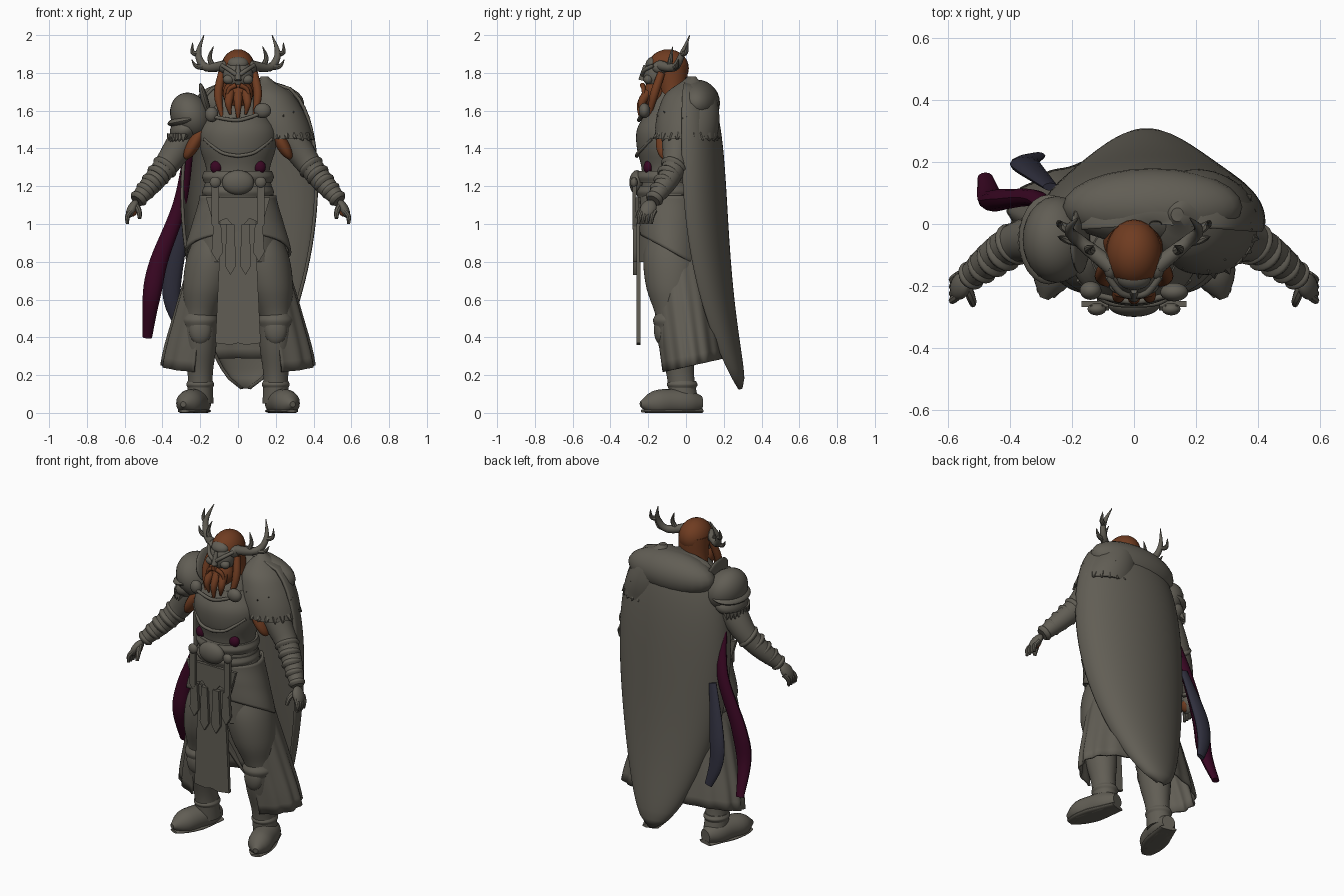
import bpy, bmesh, math, random
from mathutils import Vector, Matrix, Euler

random.seed(4)
cube = bpy.data.objects.get("Cube")
if cube:
    bpy.data.objects.remove(cube, do_unlink=True)


def material(name, *rgb):
    mat = bpy.data.materials.new(name)
    mat.use_nodes = True
    mat.diffuse_color = (*rgb, 1)
    mat.node_tree.nodes["Principled BSDF"].inputs["Base Color"].default_value = (*rgb, 1)
    return mat


GREY = material("stone grey", .12, .111, .09)
RUST = material("rust hair", .16, .045, .015)
MAROON = material("maroon cloth", .04, .002, .016)
NAVY = material("navy cloth", .028, .028, .046)


def build(name, verts, faces, mat=GREY, both=False, thick=0):
    """Make an object; both adds the mirrored twin across x = 0."""
    mesh = bpy.data.meshes.new(name)
    mesh.from_pydata(verts, [], faces)
    bm = bmesh.new()
    bm.from_mesh(mesh)
    bmesh.ops.recalc_face_normals(bm, faces=bm.faces)
    for face in bm.faces:
        face.smooth = True
    bm.to_mesh(mesh)
    bm.free()
    mesh.set_sharp_from_angle(angle=math.radians(40))
    mesh.materials.append(mat)
    obj = bpy.data.objects.new(name, mesh)
    bpy.context.collection.objects.link(obj)
    if thick:
        solid = obj.modifiers.new("thickness", "SOLIDIFY")
        solid.thickness = thick
        solid.offset = 0
    if both:
        obj.modifiers.new("mirror", "MIRROR").use_mirror_merge = False


def curve(keys, t):
    """Smooth value at t along evenly spaced numbers or vectors."""
    last = len(keys) - 1
    i = min(int(t * last), last - 1)
    t = t * last - i
    a, b, c, d = keys[max(i - 1, 0)], keys[i], keys[i + 1], keys[min(i + 2, last)]
    return (b + (c - a) * (t / 2) + (a - b * 2.5 + c * 2 - d / 2) * (t * t)
            + (b * 1.5 - a / 2 - c * 1.5 + d / 2) * t ** 3)


def skin(rings, columns, closed=True):
    count = columns if closed else columns - 1
    faces = [(i * columns + j, i * columns + (j + 1) % columns,
              (i + 1) * columns + (j + 1) % columns, (i + 1) * columns + j)
             for i in range(rings - 1) for j in range(count)]
    if closed:
        faces += [tuple(range(columns)), tuple(range((rings - 1) * columns, rings * columns))]
    return faces


def loft(name, start, end, radii, deep=(.8, .8), arc=None, hem=0, fold=0, steps=16, columns=64, **look):
    """Level ellipses from start to end; an arc in degrees leaves an open sheet."""
    verts = []
    first, last = arc or (0, 360)
    for i in range(steps + 1):
        t = i / steps
        centre, radius = Vector(start).lerp(Vector(end), t), curve(radii, t)
        for j in range(columns):
            a = math.radians(first + (last - first) * j / (columns - 1 if arc else columns))
            wide = radius * (1 + fold * t * math.sin(a * 17))
            verts.append(centre + Vector((wide * math.cos(a), wide * curve(deep, t) * math.sin(a),
                                          hem * t * math.sin(a))))
    build(name, verts, skin(steps + 1, columns, not arc), **look)


def tube(name, points, radii, flat=1, ref=(0, 1, 0), steps=12, columns=12, **look):
    """Swept ellipse along a smooth path, never below the floor."""
    points, verts = [Vector(p) for p in points], []
    path = [curve(points, i / steps) for i in range(steps + 1)]
    for i, centre in enumerate(path):
        tangent = (path[min(i + 1, steps)] - path[max(i - 1, 0)]).normalized()
        side = tangent.cross(Vector(ref)).normalized()
        other = side.cross(tangent) * flat
        for j in range(columns):
            a = math.tau * j / columns
            p = centre + (side * math.cos(a) + other * math.sin(a)) * curve(radii, i / steps)
            verts.append((p.x, p.y, max(p.z, 0)))
    build(name, verts, skin(steps + 1, columns), **look)


def ball(name, centre, size, pitch=0, roll=0, **look):
    bm = bmesh.new()
    bmesh.ops.create_uvsphere(bm, u_segments=24, v_segments=14, radius=1)
    turn = Euler((math.radians(pitch), math.radians(roll), 0))
    bm.transform(Matrix.LocRotScale(Vector(centre), turn, Vector(size)))
    verts = [v.co.copy() for v in bm.verts]
    faces = [[v.index for v in f.verts] for f in bm.faces]
    bm.free()
    build(name, verts, faces, **look)


def plate(name, outline, y, depth=.02, **look):
    """Flat (x, z) outline given thickness towards the back."""
    n = len(outline)
    verts = [(x, y + d, z) for d in (0, depth) for x, z in outline]
    faces = [tuple(range(n)), tuple(range(n, n * 2))]
    faces += [(i, (i + 1) % n, (i + 1) % n + n, i + n) for i in range(n)]
    build(name, verts, faces, **look)


def spike(name, base, direction, length=.04, radius=.025):
    tube(name, [base, base + direction.normalized() * length], (radius, .001), steps=2, columns=6)


# torso, belt and buckle
loft("breastplate", (0, -.1, 1.2), (0, -.1, 1.6), (.165, .17, .2, .2, .14))
loft("gorget", (0, -.1, 1.56), (0, -.1, 1.7), (.15, .12, .07))
loft("hips", (0, -.08, .8), (0, -.1, 1.25), (.23, .22, .2, .17))
for z in (1.17, 1.25):
    loft("belt_band", (0, -.1, z - .03), (0, -.1, z + .03), (.18, .19, .18), deep=(.87, .87))
ball("belt_buckle", (0, -.26, 1.22), (.085, .04, .065))
tube("chest_trim", [(0, -.26, 1.36), (.09, -.25, 1.38), (.18, -.18, 1.45)], (.01, .008), both=True)
ball("sash_patch", (.115, -.2, 1.3), (.032, .025, .035), mat=MAROON, both=True)

# cloth panel, chevron, pointed strips and straps in front
plate("front_panel", [(0, 1), (.09, 1), (.12, .37), (.04, .36), (0, .37)], -.262, both=True)
plate("waist_chevron", [(0, 1.14), (.17, 1.14), (.13, 1), (.06, 1.03), (0, .96)], -.268, both=True)
for x, low in ((.04, .73), (.11, .8)):
    plate("pointed_strip", [(x - .02, 1), (x - .03, low + .05), (x, low), (x + .03, low + .05), (x + .02, 1)],
          -.28, both=True)
plate("belt_strap", [(.1, 1.24), (.1, 1), (.12, .97), (.14, 1), (.14, 1.24)], -.283, both=True)
ball("strap_boss", (.12, -.275, 1.22), (.03, .02, .03), both=True)

# open robe behind the legs, with a plate over each thigh
loft("robe", (0, -.08, 1.1), (0, .03, .25), (.2, .25, .33, .4), deep=(.8, .45), arc=(-55, 235),
     hem=.04, fold=.02, columns=96, thick=.012)
loft("thigh_plate", (0, -.08, 1.15), (0, -.07, .85), (.195, .235, .275), deep=(.85, .65), arc=(-68, 50),
     hem=-.1, thick=.015, both=True)

# trousers and boots
loft("trouser_leg", (.1, -.08, 1), (.2, -.07, .5), (.1, .135, .125, .08), deep=(1.1, 1.1), both=True)
loft("boot_shaft", (.2, -.07, .5), (.2, -.01, .05), (.09, .085, .066, .07), deep=(1.1, 1.1), both=True)
loft("boot_cuff", (.2, -.07, .45), (.2, -.07, .53), (.085, .095, .08), deep=(1.1, 1.1), both=True)
loft("ankle_strap", (.2, -.02, .13), (.2, -.02, .17), (.066, .074, .066), deep=(1.1, 1.1), both=True)
tube("boot_foot", [(.19, .08, .05), (.235, -.08, .055), (.29, -.24, .045)], (.04, .07, .072, .066, .015),
     ref=(0, 0, 1), columns=20, both=True)
tube("boot_sole", [(.19, .08, .01), (.235, -.08, .01), (.285, -.23, .01)], (.05, .06, .072, .06, .03),
     flat=.25, ref=(0, 0, 1), columns=20, both=True)
ball("knee_guard", (.2, -.13, .44), (.06, .04, .08), both=True)

# arms with ringed bracers
shoulder, elbow, wrist = Vector((.22, -.05, 1.55)), Vector((.38, -.06, 1.31)), Vector((.53, -.17, 1.13))
tube("arm", [shoulder, elbow, wrist], (.07, .08, .065, .055, .04), columns=20, both=True)
ball("armpit_lining", (.23, -.11, 1.43), (.035, .05, .1), roll=-30, mat=RUST, both=True)
step = (wrist - elbow) * .07
for k in range(5):
    p, r = elbow.lerp(wrist, .05 + k * .23), .073 - .006 * k
    tube("bracer_ring", [p - step, p, p + step], (r - .012, r, r - .012), columns=20, both=True)

# hands
ball("palm", wrist + Vector((.03, -.03, -.05)), (.026, .042, .055), pitch=-25, roll=-28, both=True)
ball("palm_lining", wrist + Vector((.02, -.035, -.06)), (.02, .025, .035), pitch=-25, roll=-28, mat=RUST, both=True)
for k in range(4):
    knuckle = wrist + Vector((.035, k * .022 - .06, -.06))
    tube("finger", [knuckle, knuckle + Vector((.02, -.015, -.03)), knuckle + Vector((.02, -.02, -.07))],
         (.014, .013, .008), columns=8, both=True)
thumb = wrist + Vector((.01, -.03, -.03))
tube("thumb", [thumb, thumb + Vector((-.015, -.04, -.03)), thumb + Vector((-.02, -.06, -.07))],
     (.016, .015, .01), columns=8, both=True)

# head, mask and beard
ball("hair_crown", (0, -.095, 1.825), (.09, .11, .1), mat=RUST)
loft("hair_back", (0, -.06, 1.62), (0, -.085, 1.84), (.1, .09, .09), deep=(.7, 1.05), mat=RUST)
ball("face_mask", (0, -.155, 1.79), (.08, .072, .085))
ball("mask_crest", (0, -.175, 1.85), (.055, .04, .035), pitch=30)
ball("mask_temple", (.075, -.13, 1.83), (.025, .05, .035), both=True)
tube("mask_nose", [(0, -.215, 1.84), (0, -.235, 1.76)], (.01, .018))
tube("mask_brow", [(.01, -.23, 1.79), (.045, -.22, 1.815), (.085, -.17, 1.84)], (.012, .01), both=True)
ball("mask_cheek", (.05, -.2, 1.765), (.03, .025, .025), both=True)
ball("beard", (0, -.165, 1.69), (.08, .06, .08), mat=RUST)
tube("beard_braid", [(0, -.2, 1.7), (0, -.24, 1.63), (0, -.24, 1.55)], (.026, .02, .006), mat=RUST)
tube("beard_lock", [(.04, -.2, 1.7), (.05, -.235, 1.64), (.04, -.23, 1.58)], (.026, .02, .006), mat=RUST, both=True)
tube("side_braid", [(.085, -.13, 1.8), (.105, -.17, 1.68), (.08, -.2, 1.55)], (.02, .022, .006), mat=RUST, both=True)
tube("moustache", [(.01, -.23, 1.735), (.05, -.225, 1.71), (.06, -.225, 1.65)], (.014, .007), mat=RUST, both=True)

# antlers: a curved beam with three tines
fork, crown = (.17, -.06, 1.83), (.21, -.02, 1.9)
tube("antler_beam", [(.07, -.14, 1.84), fork, crown, (.18, .02, 2)], (.028, .022, .016, .002), both=True)
for root, bend, tip in ((fork, (.22, -.05, 1.835), (.245, -.04, 1.87)), (crown, (.24, 0, 1.91), (.24, .01, 1.96)),
                        ((.13, -.09, 1.83), (.15, -.08, 1.88), (.13, -.07, 1.94))):
    tube("antler_tine", [root, bend, tip], (.016, .012, .002), columns=8, both=True)

# layered pauldron on the right shoulder
ball("pauldron_dome", (-.25, -.05, 1.57), (.105, .14, .13), roll=-25)
ball("pauldron_rim", (-.275, -.05, 1.55), (.1, .145, .03), roll=-12)
ball("pauldron_lower", (-.28, -.05, 1.5), (.085, .125, .065), roll=-25)
ball("pauldron_fin", (-.175, -.05, 1.65), (.02, .11, .1), roll=-15)
ball("pauldron_clasp", (-.14, -.215, 1.58), (.035, .03, .04))
for k in range(12):
    a = math.radians(120 + k * 13)
    out = Vector((math.cos(a), math.sin(a), -2))
    spike("pauldron_fur", Vector((-.28 + .075 * out.x, .11 * out.y - .05, 1.47)), out)

# fur mantle on the left shoulder
loft("fur_mantle", (.235, 0, 1.45), (.14, .03, 1.78), (.165, .165, .15, .115, .02), deep=(1, 1.1))
for k in range(22):
    a = math.tau * k / 22
    out = Vector((math.cos(a), math.sin(a), random.random() - 1.4))
    spike("mantle_fur", Vector((.235 + .145 * out.x, .145 * out.y, 1.47)), out)
for k in range(16):
    a, t = random.uniform(-2, 2), random.random()
    out = Vector((math.cos(a), math.sin(a), .8))
    spike("mantle_tuft", Vector((.22 - .04 * t, 0, 1.42 + .1 * t)) + out * (.14 - .03 * t), out, radius=.012)
ball("mantle_clasp", (.13, -.22, 1.6), (.045, .03, .04))
tube("clasp_cord", [(-.14, -.225, 1.57), (0, -.25, 1.55), (.13, -.225, 1.59)], (.01, .01))

# long cape: a rounded leaf of half ellipses that swings back to a tail
rings, columns, verts = 32, 48, []
for i in range(rings):
    t = i / (rings - 1)
    wide = max(.36 * math.sqrt(1 - (2 * t ** .7 - 1) ** 2) * (1 - .2 * t ** 3), .02)
    for j in range(columns):
        a = math.radians(-8 + 196 * j / (columns - 1))
        verts.append((.07 - .03 * t + wide * math.cos(a), .28 * t ** 3 + wide * .54 * math.sin(a), 1.77 - 1.64 * t))
build("cape", verts, skin(rings, columns, False), thick=.016)
ball("cape_yoke", (.06, .055, 1.64), (.29, .125, .125))

# trailing ribbons at the right hip
tube("maroon_ribbon", [(-.26, 0, 1.4), (-.31, .08, 1.1), (-.42, .08, .8), (-.46, .08, .6), (-.48, .15, .4)],
     (.025, .04, .05, .025), flat=.7, steps=24, mat=MAROON)
tube("navy_ribbon", [(-.27, .12, 1.05), (-.34, .18, .76), (-.35, .2, .6), (-.31, .22, .46)],
     (.025, .048, .045, .025), flat=.5, mat=NAVY)
